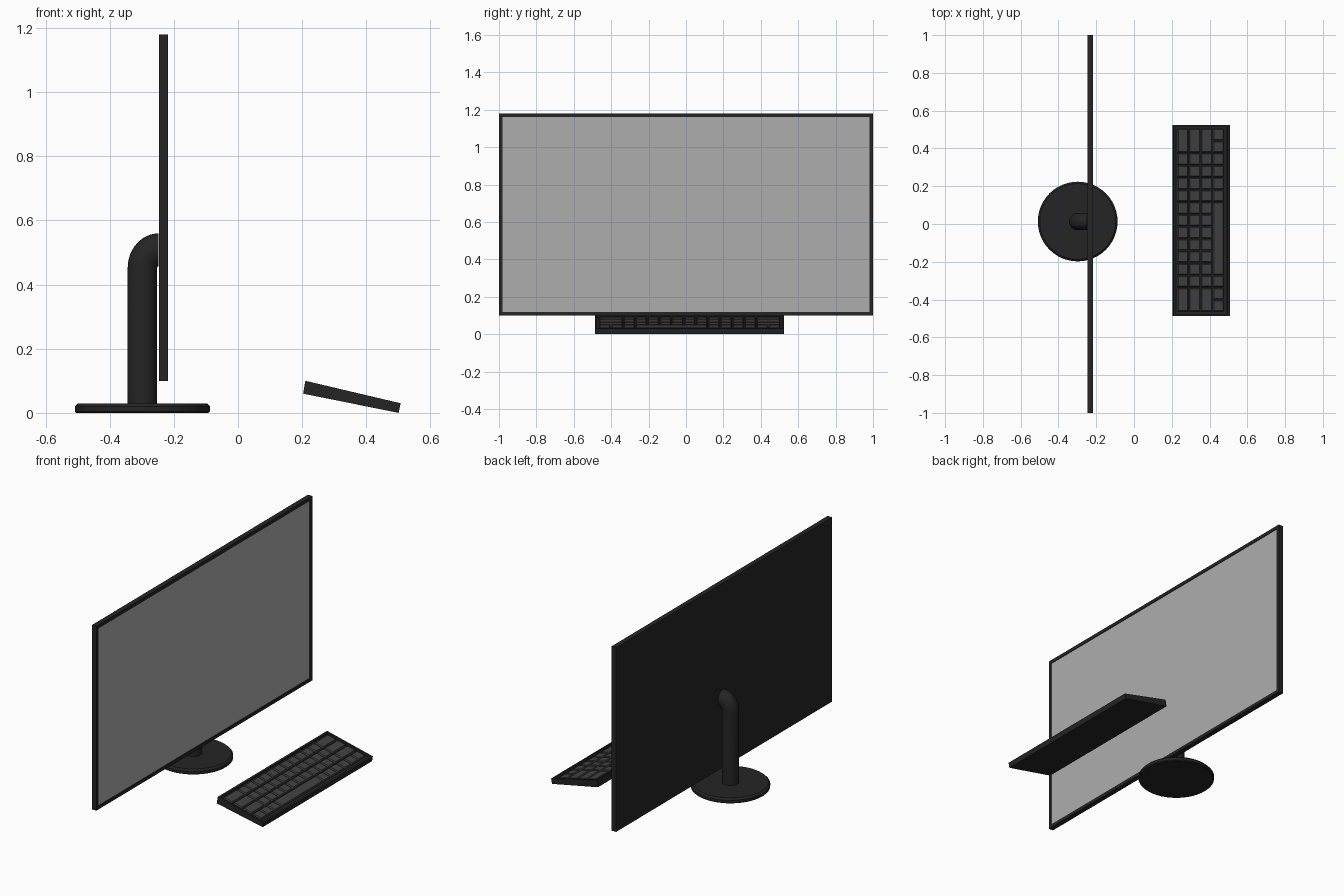
import bpy, bmesh, math
from mathutils import Vector

if "Cube" in bpy.data.objects:
    bpy.data.objects.remove(bpy.data.objects["Cube"])


def material(name, value):
    m = bpy.data.materials.new(name)
    m.diffuse_color = (value, value, value, 1)
    m.use_nodes = True
    m.node_tree.nodes["Principled BSDF"].inputs["Base Color"].default_value = m.diffuse_color
    return m


BLACK = material("black_plastic", 0.018)
KEY = material("key_plastic", 0.055)
GREY = material("screen_grey", 0.42)


def finish(bm, name, mats, smooth=False):
    bmesh.ops.recalc_face_normals(bm, faces=bm.faces[:])
    me = bpy.data.meshes.new(name)
    bm.to_mesh(me)
    bm.free()
    ob = bpy.data.objects.new(name, me)
    bpy.context.collection.objects.link(ob)
    for m in mats:
        me.materials.append(m)
    if smooth:
        bpy.ops.object.select_all(action='DESELECT')
        ob.select_set(True)
        bpy.context.view_layer.objects.active = ob
        bpy.ops.object.shade_smooth_by_angle(angle=math.radians(30))
    return ob


def loft(rings, name, mat):
    """Skin a list of closed rings and cap both ends."""
    bm = bmesh.new()
    vs = [[bm.verts.new(p) for p in r] for r in rings]
    n = len(vs[0])
    for a, b in zip(vs, vs[1:]):
        for i in range(n):
            j = (i + 1) % n
            bm.faces.new((a[i], a[j], b[j], b[i]))
    bm.faces.new(vs[0])
    bm.faces.new(vs[-1])
    return finish(bm, name, [mat], True)


def prism(profile, y0, y1):
    """Extrude an xz profile along y."""
    bm = bmesh.new()
    f = bm.faces.new([bm.verts.new((x, y0, z)) for x, z in profile])
    ext = bmesh.ops.extrude_face_region(bm, geom=[f])["geom"]
    bmesh.ops.translate(bm, vec=(0, y1 - y0, 0),
                        verts=[g for g in ext if isinstance(g, bmesh.types.BMVert)])
    bmesh.ops.recalc_face_normals(bm, faces=bm.faces[:])
    return bm


def recess(bm, direction, rim, depth):
    """Inset the face pointing along direction and sink it."""
    f = max(bm.faces, key=lambda g: g.normal.dot(direction))
    n = f.normal.copy()
    bmesh.ops.inset_region(bm, faces=[f], thickness=rim)
    ext = bmesh.ops.extrude_discrete_faces(bm, faces=[f])["faces"][0]
    bmesh.ops.translate(bm, verts=ext.verts[:], vec=-n * depth)
    bmesh.ops.remove_doubles(bm, verts=bm.verts[:], dist=1e-5)
    return ext


# Display panel with bezel and sunken screen
bm = prism([(-0.247, 0.10), (-0.218, 0.10), (-0.218, 1.18), (-0.247, 1.18)], -1, 1)
recess(bm, Vector((1, 0, 0)), 0.028, 0.004).material_index = 1
finish(bm, "display_panel", [BLACK, GREY])

# Stand: chamfered round foot
CX, CY, SEG = -0.298, 0.013, 48


def circle(r, z, seg=SEG):
    return [(CX + r * math.cos(2 * math.pi * i / seg),
             CY + r * math.sin(2 * math.pi * i / seg), z) for i in range(seg)]


loft([circle(0.206, 0), circle(0.211, 0.005), circle(0.211, 0.02), circle(0.201, 0.03)],
     "stand_foot", BLACK)

# Stand: column bending forward into the panel back
R, PX, PZ = 0.046, -0.248, 0.452
rings = [circle(R, 0.028, 32)]
for k in range(13):
    a = math.radians(90 * k / 12)
    rings.append([(PX - (PX - x) * math.cos(a), y, PZ + (PX - x) * math.sin(a) * 1.12)
                  for x, y, _ in circle(R, 0, 32)])
loft(rings, "stand_column", BLACK)

# Keyboard: tilted wedge tray
bm = prism([(0.203, 0.06), (0.501, 0.0), (0.507, 0.03), (0.21, 0.10)], -0.487, 0.525)
up = Vector((0.07, 0, 0.297)).normalized()
recess(bm, up, 0.016, 0.012)
finish(bm, "keyboard_tray", [BLACK])

# Keys: rows run along y, widths in key units
origin = Vector((0.21, 0, 0.10))
along = Vector((0.297, 0, -0.07)).normalized()
ROW, UNIT, GAP = 0.0645, 0.0648, 0.003
rows = [[2] + [1] * 11 + [2]] * 3 + [[1] * 6 + [6] + [1] * 3]
bm = bmesh.new()
for r, widths in enumerate(rows):
    y = 0.506
    for w in widths:
        u0, u1 = 0.0185 + r * ROW, 0.0185 + (r + 1) * ROW
        y1 = y - w * UNIT
        lo, hi = [], []
        for ring, g, h in ((lo, GAP, -0.0125), (hi, GAP + 0.004, -0.002)):
            for u, v in ((u0 + g, y - g), (u1 - g, y - g), (u1 - g, y1 + g), (u0 + g, y1 + g)):
                ring.append(bm.verts.new(origin + along * u + up * h + Vector((0, v, 0))))
        for i in range(4):
            j = (i + 1) % 4
            bm.faces.new((lo[i], lo[j], hi[j], hi[i]))
        bm.faces.new(hi)
        bm.faces.new(lo)
        y = y1
finish(bm, "keys", [KEY])
